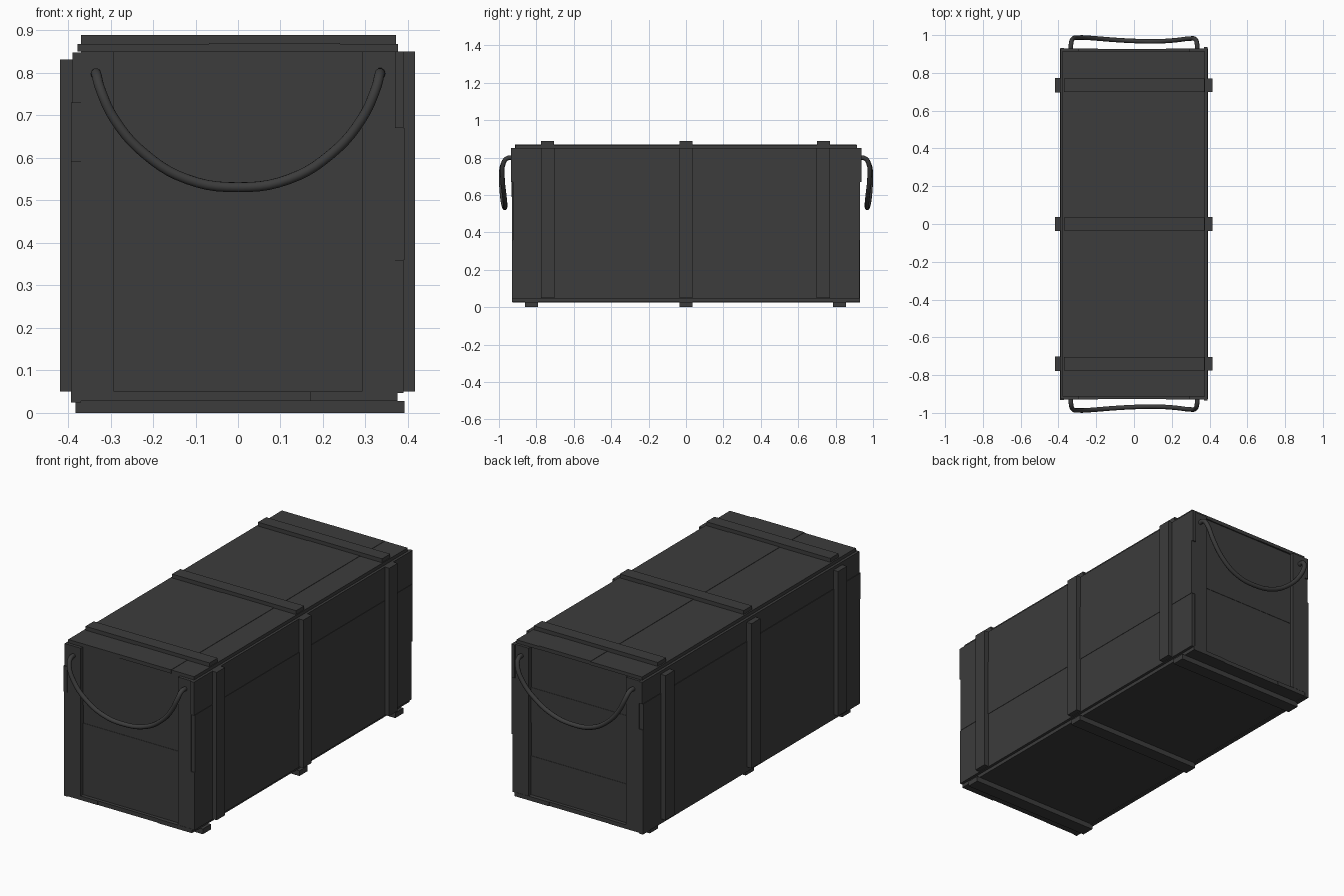
import bpy
from mathutils import Vector

wood = bpy.data.materials.new("dark_wood")
wood.diffuse_color = (0.045, 0.045, 0.045, 1)

def box(name, x0, x1, y0, y1, z0, z1):
    xs, ys, zs = sorted((x0, x1)), sorted((y0, y1)), sorted((z0, z1))
    v = [(x, y, z) for x in xs for y in ys for z in zs]
    f = [(0, 1, 3, 2), (4, 6, 7, 5), (0, 4, 5, 1), (2, 3, 7, 6), (0, 2, 6, 4), (1, 5, 7, 3)]
    me = bpy.data.meshes.new(name)
    me.from_pydata(v, [], f)
    me.materials.append(wood)
    ob = bpy.data.objects.new(name, me)
    bpy.context.collection.objects.link(ob)
    return ob

# Long side planks: (z0, z1, y0, y1, outer x), uneven lengths
left = [(0.025, 0.59, -0.928, 0.930, 0.393), (0.59, 0.73, -0.932, 0.925, 0.393),
        (0.73, 0.848, -0.926, 0.932, 0.390)]
right = [(0.047, 0.36, -0.930, 0.928, 0.390), (0.36, 0.67, -0.926, 0.930, 0.392),
         (0.67, 0.85, -0.935, 0.937, 0.390)]
for side, name, planks in ((-1, "left", left), (1, "right", right)):
    for z0, z1, y0, y1, x in planks:
        box(name + "_side_plank", side * 0.37, side * x, y0, y1, z0, z1)

# End panels, each with recessed planks between two corner posts
for end, name, seams in ((-1, "front", (0.05, 0.437, 0.535, 0.85)),
                         (1, "back", (0.05, 0.26, 0.44, 0.63, 0.85))):
    for i, (a, b) in enumerate(zip(seams, seams[1:])):
        box(name + "_end_plank", -0.37, 0.37, end * 0.888, end * (0.908 - 0.002 * (i % 2)), a, b)
    for s in (-1, 1):
        box(name + "_corner_post", s * 0.292, s * 0.37, end * 0.906, end * 0.929, 0.05, 0.85)

# Lid and floor boards
for x0, x1, y0, y1, z1 in ((-0.378, -0.068, -0.912, 0.915, 0.868),
                           (-0.068, 0.24, -0.915, 0.912, 0.870),
                           (0.24, 0.376, -0.912, 0.914, 0.868)):
    box("lid_board", x0, x1, y0, y1, 0.85, z1)
for x0, x1, y in ((-0.37, -0.19, 0.928), (-0.19, 0.17, 0.926), (0.17, 0.375, 0.93)):
    box("floor_board", x0, x1, -y, y, 0.028, 0.05)

# Battens on lid and sides, skids underneath
for y in (-0.74, 0.0, 0.735):
    box("lid_batten", -0.37, 0.372, y - 0.035, y + 0.035, 0.868, 0.889)
    box("left_batten", -0.419, -0.39, y - 0.038, y + 0.038, 0.05, 0.832)
    box("right_batten", 0.39, 0.416, y - 0.036, y + 0.036, 0.05, 0.85)
for y in (-0.825, 0.0, 0.82):
    box("skid", -0.382, 0.392, y - 0.035, y + 0.035, 0, 0.028)

# Drooping rope handles, one per end
path = [(-0.335, 0.915, 0.797), (-0.333, 0.955, 0.796), (-0.325, 0.979, 0.765), (-0.29, 0.987, 0.69),
        (-0.22, 0.984, 0.61), (-0.12, 0.976, 0.55), (0.0, 0.969, 0.531), (0.12, 0.967, 0.55),
        (0.22, 0.973, 0.61), (0.29, 0.981, 0.69), (0.325, 0.977, 0.765), (0.333, 0.957, 0.796),
        (0.335, 0.915, 0.797)]
for end, name in ((-1, "front"), (1, "back")):
    cu = bpy.data.curves.new(name + "_rope_handle", 'CURVE')
    cu.dimensions = '3D'
    cu.bevel_depth = 0.012
    cu.bevel_resolution = 3
    cu.resolution_u = 5
    cu.use_fill_caps = True
    sp = cu.splines.new('BEZIER')
    sp.bezier_points.add(len(path) - 1)
    for bp, p in zip(sp.bezier_points, path):
        bp.co = Vector((p[0], end * p[1], p[2]))
        bp.handle_left_type = bp.handle_right_type = 'AUTO'
    cu.materials.append(wood)
    ob = bpy.data.objects.new(name + "_rope_handle", cu)
    bpy.context.collection.objects.link(ob)
